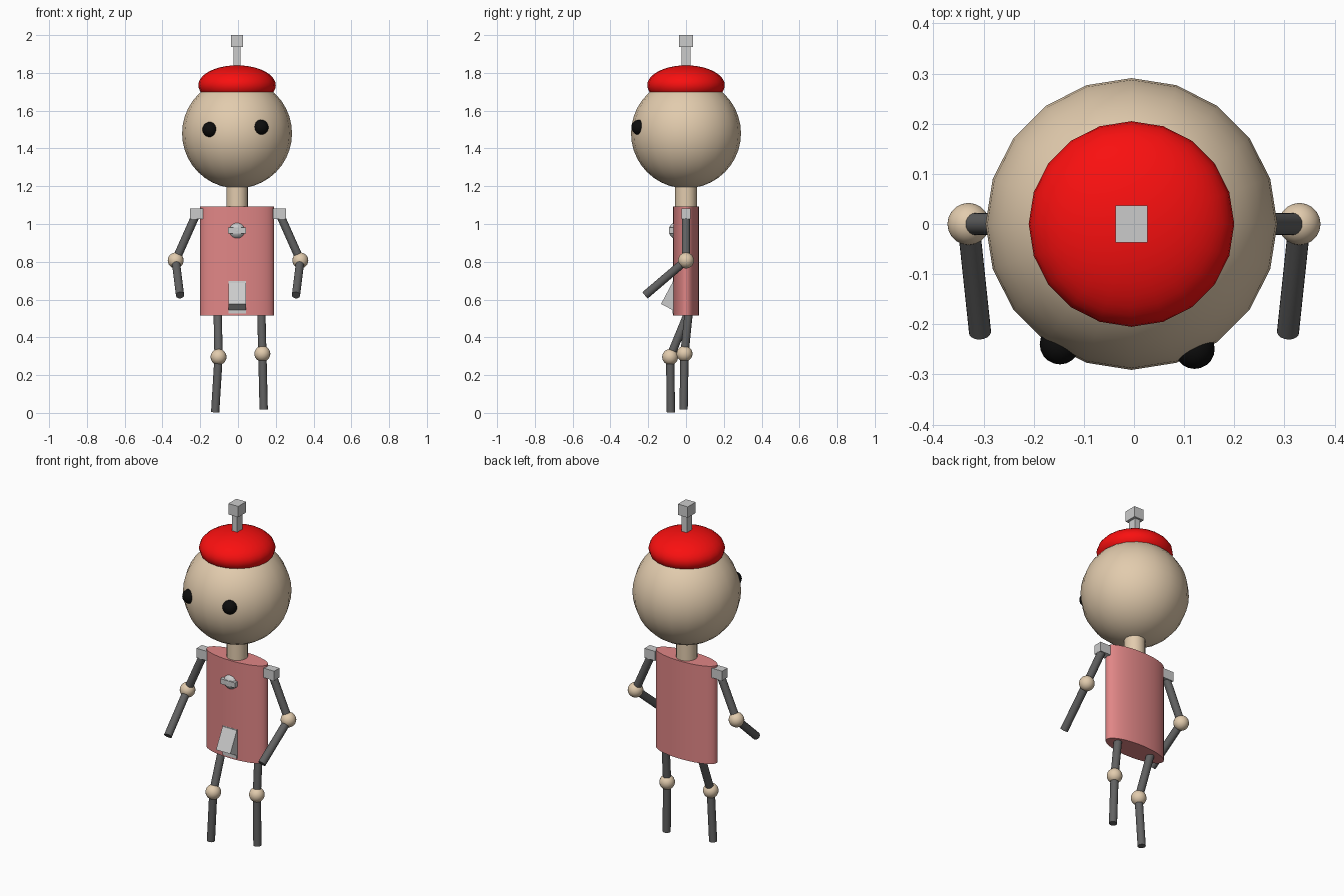
import bpy
from math import radians, atan2
from mathutils import Vector

if "Cube" in bpy.data.objects:
    bpy.data.objects.remove(bpy.data.objects["Cube"])

CX = -0.005  # centre line of head and torso


def material(name, r, g, b):
    m = bpy.data.materials.new(name)
    m.diffuse_color = (r, g, b, 1)
    m.use_nodes = True
    m.node_tree.nodes["Principled BSDF"].inputs["Base Color"].default_value = m.diffuse_color
    return m


TAN = material("tan", 0.76, 0.60, 0.42)
RED = material("red", 0.95, 0.005, 0.005)
PINK = material("pink", 0.75, 0.24, 0.24)
DARK = material("dark_grey", 0.12, 0.12, 0.12)
BLACK = material("black", 0.004, 0.004, 0.004)


def finish(name, mat, smooth):
    o = bpy.context.object
    o.name = name
    if mat:
        o.data.materials.append(mat)
    bpy.ops.object.transform_apply(location=False, rotation=True, scale=True)
    if smooth:
        bpy.ops.object.shade_smooth_by_angle(angle=radians(40))
    return o


def ball(name, loc, size, mat=None, seg=20, rings=20):
    bpy.ops.mesh.primitive_uv_sphere_add(segments=seg, ring_count=rings, radius=1, location=loc)
    bpy.context.object.scale = size if isinstance(size, tuple) else (size,) * 3
    return finish(name, mat, True)


def box(name, loc, size, mat=None, tilt=0):
    bpy.ops.mesh.primitive_cube_add(size=1, location=loc)
    bpy.context.object.scale = size
    bpy.context.object.rotation_euler.x = tilt
    return finish(name, mat, False)


def rod(name, a, b, radius, mat=None, sides=20):
    a, b = Vector(a), Vector(b)
    d = b - a
    bpy.ops.mesh.primitive_cylinder_add(vertices=sides, radius=radius, depth=d.length,
                                        location=(a + b) / 2,
                                        rotation=d.to_track_quat('Z', 'Y').to_euler())
    return finish(name, mat, True)


# Head, beret and antenna
ball("head", (CX, 0, 1.48), 0.291, TAN)
ball("beret", (CX, 0, 1.735), (0.205, 0.205, 0.105), RED)
box("antenna_stem", (CX, 0, 1.88), (0.035, 0.05, 0.14))
box("antenna_tip", (CX, 0, 1.968), (0.064, 0.074, 0.064))
ball("left_eye", (-0.148, -0.24, 1.50), 0.04, BLACK)
ball("right_eye", (0.121, -0.249, 1.512), 0.04, BLACK)

# Neck and oval torso
rod("neck", (CX, 0, 1.05), (CX, 0, 1.23), 0.057, TAN)
bpy.ops.mesh.primitive_cylinder_add(vertices=40, radius=1, depth=0.578, location=(CX, 0, 0.804))
bpy.context.object.scale = (0.195, 0.068, 1)
finish("torso", PINK, True)

# Chest knob with its grip bar
ball("chest_knob", (CX, -0.044, 0.965), 0.047)
box("knob_bar", (CX, -0.067, 0.966), (0.096, 0.046, 0.03))

# Tilted chute and its backing plate
front_top, front_low = Vector((CX, -0.068, 0.697)), Vector((CX, -0.132, 0.577))
edge = front_top - front_low
inward = Vector((0, edge.z, -edge.y)).normalized()
box("chute", (front_top + front_low) / 2 + inward * 0.045,
    (0.093, 0.09, edge.length), tilt=atan2(-edge.y, edge.z))
box("chute_plate", (CX, -0.055, 0.61), (0.093, 0.034, 0.17))

# Arms: shoulder block, upper arm, elbow, forearm
for side, s in (("left", -1), ("right", 1)):
    elbow = (s * 0.33, 0, 0.807)
    box(side + "_shoulder", (s * 0.219, 0, 1.054), (0.07, 0.05, 0.056))
    rod(side + "_upper_arm", (s * 0.222, 0, 1.05), elbow, 0.022, DARK)
    ball(side + "_elbow", elbow, 0.042, TAN)
    rod(side + "_forearm", elbow, (s * 0.307, -0.216, 0.623), 0.022, DARK)

# Legs: hip, knee and foot points, left one stepping forward
legs = {
    "left": ((-0.108, 0.02, 0.55), (-0.103, -0.084, 0.296), (-0.121, -0.08, 0.003)),
    "right": ((0.123, 0.016, 0.55), (0.129, -0.008, 0.313), (0.136, -0.013, 0.018)),
}
for side, (hip, knee, foot) in legs.items():
    rod(side + "_thigh", hip, knee, 0.022, DARK)
    ball(side + "_knee", knee, 0.042, TAN)
    rod(side + "_shin", knee, foot, 0.022, DARK)
